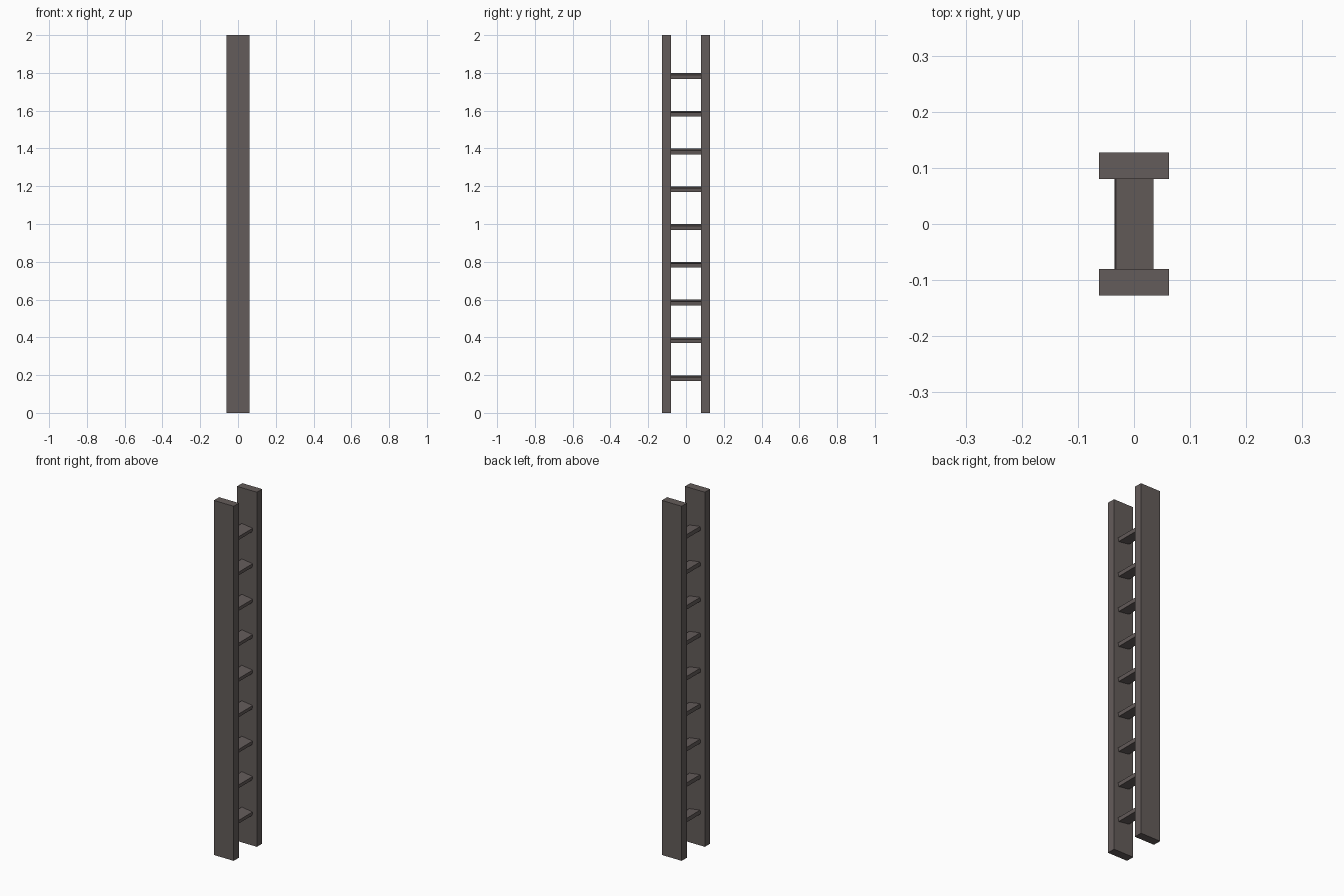
import bpy, math

if "Cube" in bpy.data.objects:
    bpy.data.objects.remove(bpy.data.objects["Cube"])

wood = bpy.data.materials.new("dark_brown_wood")
wood.diffuse_color = (0.127, 0.107, 0.103, 1.0)
wood.use_nodes = True
wood.node_tree.nodes["Principled BSDF"].inputs["Base Color"].default_value = wood.diffuse_color


def box(name, size, location, tilt=0.0):
    """Box of a given size, optionally tilted about the y axis."""
    bpy.ops.mesh.primitive_cube_add(size=1, location=location)
    ob = bpy.context.object
    ob.name = name
    for v in ob.data.vertices:
        v.co = [c * s for c, s in zip(v.co, size)]
    ob.rotation_euler.y = tilt
    ob.data.materials.append(wood)
    return ob


RAIL_IN, RAIL_OUT = 0.08, 0.127

# two upright side rails
for side, sign in (("front", -1), ("back", 1)):
    box(side + "_rail", (0.124, RAIL_OUT - RAIL_IN, 2.0),
        (0, sign * (RAIL_IN + RAIL_OUT) / 2, 1.0))

# nine flat rungs, tilted slightly down towards +x
for i in range(1, 10):
    box("rung_%d" % i, (0.068, 2 * RAIL_IN, 0.021),
        (0, 0, 0.2 * i - 0.016), math.radians(8))
